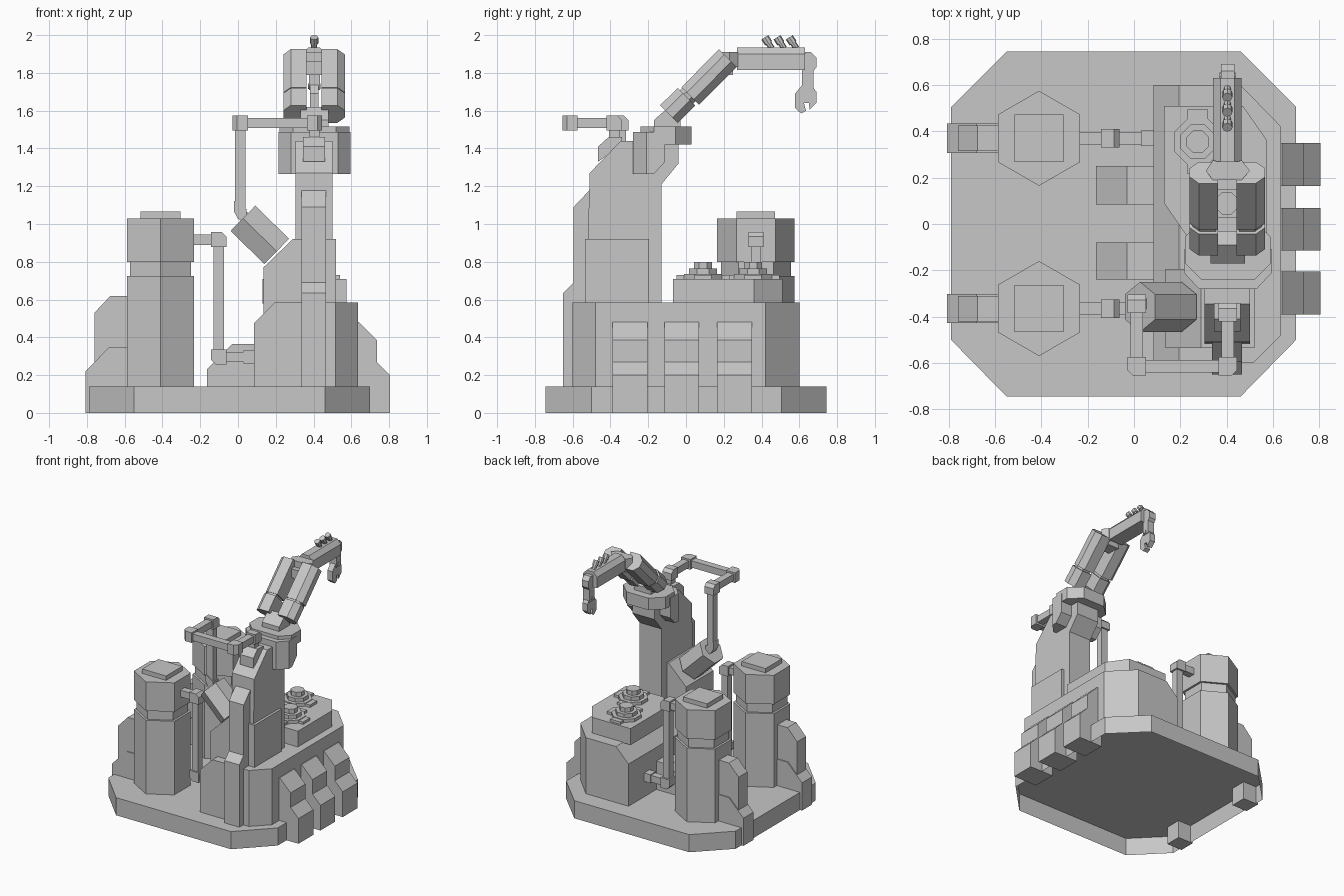
import bpy, bmesh, math
from mathutils import Vector as V

if "Cube" in bpy.data.objects:
    bpy.data.objects.remove(bpy.data.objects["Cube"])

grey = bpy.data.materials.new("plain grey")
grey.diffuse_color = (0.57, 0.57, 0.57, 1)
grey.use_nodes = True
grey.node_tree.nodes["Principled BSDF"].inputs["Base Color"].default_value = grey.diffuse_color


def solid(name, ring, ring2, open_start=False):
    """Solid between two matching rings of points; the first end may stay open."""
    bm = bmesh.new()
    a = [bm.verts.new(p) for p in ring]
    b = [bm.verts.new(p) for p in ring2]
    n = len(a)
    start = bm.faces.new(a)
    bm.faces.new(b[::-1])
    for i in range(n):
        j = (i + 1) % n
        bm.faces.new((a[i], b[i], b[j], a[j]))
    bmesh.ops.recalc_face_normals(bm, faces=bm.faces)
    if open_start:
        bm.faces.remove(start)
    me = bpy.data.meshes.new(name)
    bm.to_mesh(me)
    bm.free()
    me.materials.append(grey)
    ob = bpy.data.objects.new(name, me)
    bpy.context.collection.objects.link(ob)
    return ob


def prism(name, axis, pts, lo, hi, open_start=False):
    """Profile in the plane across an axis, extruded from lo to hi."""
    put = {'x': lambda p, t: (t, p[0], p[1]),
           'y': lambda p, t: (p[0], t, p[1]),
           'z': lambda p, t: (p[0], p[1], t)}[axis]
    return solid(name, [put(p, lo) for p in pts], [put(p, hi) for p in pts], open_start)


def box(name, x0, x1, y0, y1, z0, z1):
    return prism(name, 'z', [(x0, y0), (x1, y0), (x1, y1), (x0, y1)], z0, z1)


def rod(name, p, q, r, n, u, phase=0.0, r2=None):
    """n-sided rod from p to q; u is the direction of its first corner."""
    p, q, u = V(p), V(q), V(u).normalized()
    w = (q - p).normalized().cross(u)
    def ring(c, rad):
        return [c + rad * (math.cos(t) * u + math.sin(t) * w)
                for t in (phase + 2 * math.pi * i / n for i in range(n))]
    return solid(name, ring(p, r), ring(q, r2 or r))


def pipe(name, path, r=0.027, h=0.04):
    """Square pipe with chamfered elbow blocks at the bends."""
    path = [V(p) for p in path]
    for p, q in zip(path, path[1:]):
        d = (q - p).normalized()
        u = V((0, 0, 1)) if abs(d.z) < 0.9 else V((1, 0, 0))
        rod(name, p, q, r * math.sqrt(2), 4, u, math.pi / 4)
    for a, b, c in zip(path, path[1:], path[2:]):
        u, v = (a - b).normalized(), (c - b).normalized()
        w = u.cross(v) * h
        k = h * 0.4
        prof = [(h, h), (-h, h), (-h, -k), (-k, -h), (h, -h)]
        ring = [b + u * s + v * t for s, t in prof]
        solid(name + "_elbow", [p - w for p in ring], [p + w for p in ring])


# base slab, hollow underneath
prism("base_slab", 'z', [(-.55, -.745), (.46, -.745), (.70, -.5), (.70, .505),
      (.46, .745), (-.55, .745), (-.79, .505), (-.79, -.5)], 0, .14, True)

# twin tanks with side buttresses and feed pipes
for y in (.37, -.365):
    for part, r, z0, z1 in (("tank_body", .205, .14, .725), ("tank_neck", .186, .725, .8),
                            ("tank_head", .205, .8, 1.03)):
        rod(part, (-.41, y, z0), (-.41, y, z1), r, 6, (0, 1, 0))
    box("tank_cap", -.515, -.305, y - .102, y + .102, 1.03, 1.065)
    prism("tank_buttress_low", 'y', [(-.675, 0), (-.808, 0), (-.808, .22), (-.68, .35), (-.55, .35),
          (-.55, .14), (-.675, .14)], y - .063, y + .063)
    prism("tank_buttress_high", 'y', [(-.55, .14), (-.76, .14), (-.76, .53), (-.675, .62), (-.55, .62)],
          y - .055, y + .055)
    pipe("tank_pipe", [(-.3, y, .917), (-.102, y, .917), (-.102, y, .296), (.12, y, .296)])
    box("tank_pipe_flange", .03, .09, y - .034, y + .034, .262, .33)

# main housing: chamfered plan, sloped left shoulder
plan = [(.195, -.6), (.515, -.6), (.635, -.48), (.635, .42), (.46, .6), (.195, .6)]
prism("housing", 'z', plan, .14, .585)
prism("housing_left_side", 'y', [(.2, .14), (.085, .14), (.085, .475), (.195, .585), (.2, .585)], -.6, .6)
for y0, y1 in ((.085, .25), (-.24, -.08)):
    prism("left_ramp", 'y', [(.1, .14), (-.165, .14), (-.165, .23), (-.03, .365), (.1, .365)], y0, y1)
for y0 in (-.39, -.115, .165):
    prism("stepped_buttress", 'y', [(.6, 0), (.805, 0), (.805, .2), (.735, .27), (.735, .385),
          (.64, .48), (.6, .48)], y0, y0 + .185)

# raised deck with two hatches
prism("raised_deck", 'z', [(.13, .09), (.24, -.07), (.575, -.07), (.575, .36), (.47, .51), (.13, .51)],
      .58, .71)
for x, y in ((.275, .355), (.40, .09)):
    for r, z0, z1 in ((.11, .71, .735), (.08, .735, .765), (.052, .765, .8)):
        rod("hatch", (x, y, z0), (x, y, z1), r, 8, (1, 0, 0), math.pi / 8)
    for s in (-1, 1):
        box("hatch_lug", x - .045, x + .045, y + s * .12 - .02, y + s * .12 + .02, .7, .73)
    box("hatch_lug_side", x + .09, x + .14, y - .045, y + .045, .7, .73)

# tower
prism("tower_lower", 'y', [(.135, .5), (.52, .5), (.52, .92), (.29, .92), (.135, .77)], -.535, -.195)
prism("tower", 'x', [(-.53, .5), (-.51, 1.27), (-.345, 1.44), (-.04, 1.44), (-.04, 1.32), (-.13, 1.21),
      (-.13, .5)], .305, .5)
prism("front_spine", 'x', [(-.5, .14), (-.65, .14), (-.65, .635), (-.595, .69), (-.595, 1.09),
      (-.51, 1.18), (-.5, 1.18)], .337, .467)

# collar on top of the tower, its lower part tapering in at the back
def pod_ring(z, back):
    return [(.215, back, z), (.215, -.21, z), (.28, -.28, z), (.53, -.28, z), (.595, -.21, z), (.595, back, z)]
solid("collar_pods_bottom", pod_ring(1.265, -.17), pod_ring(1.33, -.11))
solid("collar_pods", pod_ring(1.33, -.11), pod_ring(1.487, -.11))
prism("collar", 'z', [(.22, -.055), (.22, -.17), (.29, -.24), (.52, -.24), (.59, -.17),
      (.59, -.055), (.5, .03), (.31, .03)], 1.42, 1.515)

# tilted canister and overhead pipe
rod("canister", (.026, -.358, 1.03), (.205, -.358, .855), .108, 6, (0, 1, 0))
pipe("overhead_pipe", [(.405, -.38, 1.42), (.405, -.38, 1.535), (.405, -.615, 1.535),
     (.012, -.615, 1.535), (.012, -.345, 1.535), (.012, -.345, 1.06), (.1, -.345, 1.0)])
prism("pipe_foot", 'x', [(-.465, 1.33), (-.465, 1.41), (-.41, 1.46), (-.34, 1.46), (-.34, 1.42)], .345, .46)

# upper arm: a pair of struts with chamfered outer edges and an open gap between
def strut(name, side, p, q, half, inner, outer, c):
    p, q = V((.403,) + p), V((.403,) + q)
    u, w = V((side, 0, 0)), V((0, -1, 1)).normalized()
    prof = [(inner, -half), (outer - c, -half), (outer, c - half), (outer, half - c),
            (outer - c, half), (inner, half)]
    solid(name, [p + u * s + w * t for s, t in prof], [q + u * s + w * t for s, t in prof])
for side in (-1, 1):
    strut("arm_strut_low", side, (-.09, 1.582), (.003, 1.674), .066, .04, .163, .04)
    strut("arm_strut_neck", side, (-.03, 1.64), (.06, 1.73), .05, .05, .15, .03)
    strut("arm_strut_high", side, (.022, 1.677), (.222, 1.879), .066, .04, .163, .04)
prism("shoulder", 'x', [(-.17, 1.5), (-.17, 1.55), (-.09, 1.62), (-.03, 1.56), (-.03, 1.5)], .33, .48)
box("arm_crossbar", .355, .45, .15, .25, 1.79, 1.86)

# elbow and forearm
prism("elbow", 'z', [(.31, .23), (.34, .19), (.465, .19), (.5, .23), (.465, .275), (.34, .275)], 1.83, 1.91)
prism("forearm", 'y', [(.342, 1.815), (.464, 1.815), (.464, 1.9), (.433, 1.935), (.373, 1.935),
      (.342, 1.9)], .27, .63)
for y in (.455, .52, .585):
    rod("forearm_nub", (.403, y, 1.93), (.403, y - .026, 1.97), .016, 8, (1, 0, 0))
    rod("forearm_nub_tip", (.403, y - .018, 1.957), (.403, y - .038, 1.988), .022, 8, (1, 0, 0))

# wrist and claw
prism("wrist", 'x', [(.6, 1.82), (.6, 1.91), (.66, 1.91), (.69, 1.88), (.69, 1.83), (.675, 1.81),
      (.675, 1.71), (.615, 1.71), (.615, 1.82)], .375, .433)
prism("claw", 'x', [(.577, 1.69), (.615, 1.735), (.665, 1.735), (.69, 1.70), (.69, 1.64), (.655, 1.605),
      (.65, 1.64), (.625, 1.64), (.635, 1.6), (.61, 1.585), (.577, 1.615)], .382, .426)
rod("claw_pin", (.37, .64, 1.73), (.438, .64, 1.73), .014, 8, (0, 1, 0))
